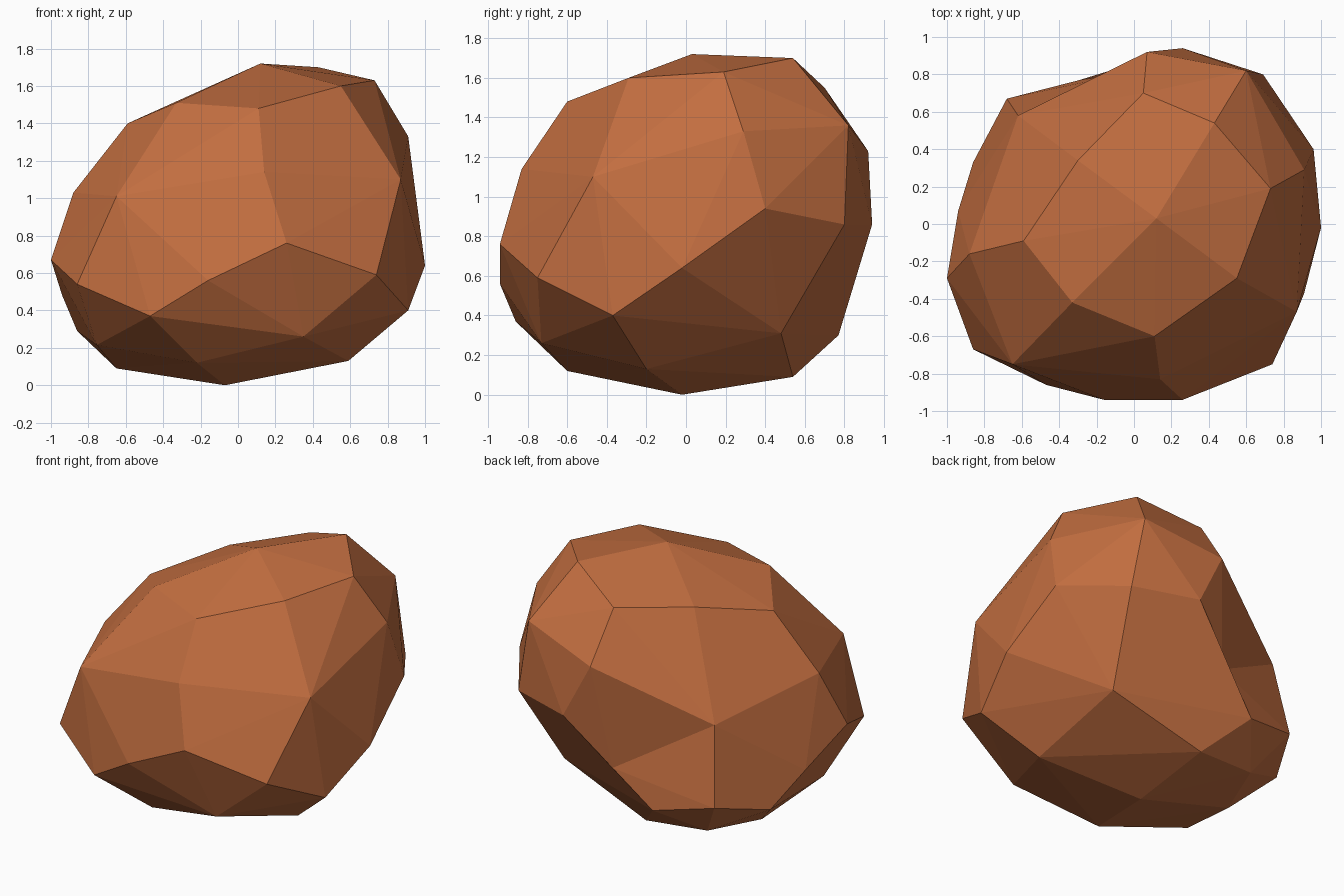
import bpy, bmesh, math

if "Cube" in bpy.data.objects:
    bpy.data.objects.remove(bpy.data.objects["Cube"])

# Corner points of the faceted boulder, from the top down
corners = [
    (.12, .03, 1.72), (.43, .54, 1.70), (.73, .19, 1.63), (.55, -.29, 1.60),
    (.11, -.60, 1.48), (-.33, -.42, 1.51), (-.59, -.09, 1.40), (-.30, .34, 1.51),
    (.05, .70, 1.55), (.60, .82, 1.36), (.91, .29, 1.33), (.87, -.47, 1.10),
    (.14, -.83, 1.14), (-.65, -.75, 1.01), (-.88, -.16, 1.03), (.96, .40, .94),
    (.69, .80, .86), (.26, -.94, .76), (-1, -.29, .67), (1, -.02, .64),
    (.74, -.75, .59), (-.16, -.94, .56), (-.86, -.67, .54), (-.94, .07, .48),
    (.91, -.37, .40), (-.47, -.86, .37), (.57, .48, .31), (-.86, .33, .29),
    (.35, -.73, .26), (-.755, -.39, .215), (.59, -.20, .13), (-.22, -.60, .12),
    (-.51, .50, .12), (-.08, .54, .09), (-.65, .12, .09), (-.07, -.02, 0),
]
# Rim of the one hollow, on the back, and its deepest point
rim_points = [(.26, .94, .86), (.07, .92, 1.23), (-.62, .58, .89),
              (-.68, .67, .38), (-.29, .77, .30)]
hollow_point = (-.02, .81, .53)

# Boulder body: convex skin over all corners
bm = bmesh.new()
for p in corners:
    bm.verts.new(p)
rim = [bm.verts.new(p) for p in rim_points]
bmesh.ops.convex_hull(bm, input=list(bm.verts), use_existing_faces=False)

# Open the skin inside the rim and fold it in to the hollow
cap = [f for f in bm.faces if all(v in rim for v in f.verts)]
bmesh.ops.delete(bm, geom=cap, context='FACES_ONLY')
for e in [e for e in bm.edges if not e.link_faces]:
    bm.edges.remove(e)
deep = bm.verts.new(hollow_point)
for i, v in enumerate(rim):
    bm.faces.new((deep, v, rim[(i + 1) % len(rim)]))

# Merge nearly flat neighbours into larger facets
bmesh.ops.recalc_face_normals(bm, faces=list(bm.faces))
bmesh.ops.dissolve_limit(bm, angle_limit=math.radians(2),
                         verts=list(bm.verts), edges=list(bm.edges))

mesh = bpy.data.meshes.new("boulder")
bm.to_mesh(mesh)
bm.free()

# Single brown colour
brown = bpy.data.materials.new("rust_brown")
brown.diffuse_color = (.54, .155, .051, 1)
brown.use_nodes = True
brown.node_tree.nodes["Principled BSDF"].inputs["Base Color"].default_value = brown.diffuse_color
mesh.materials.append(brown)
bpy.context.collection.objects.link(bpy.data.objects.new("boulder", mesh))
